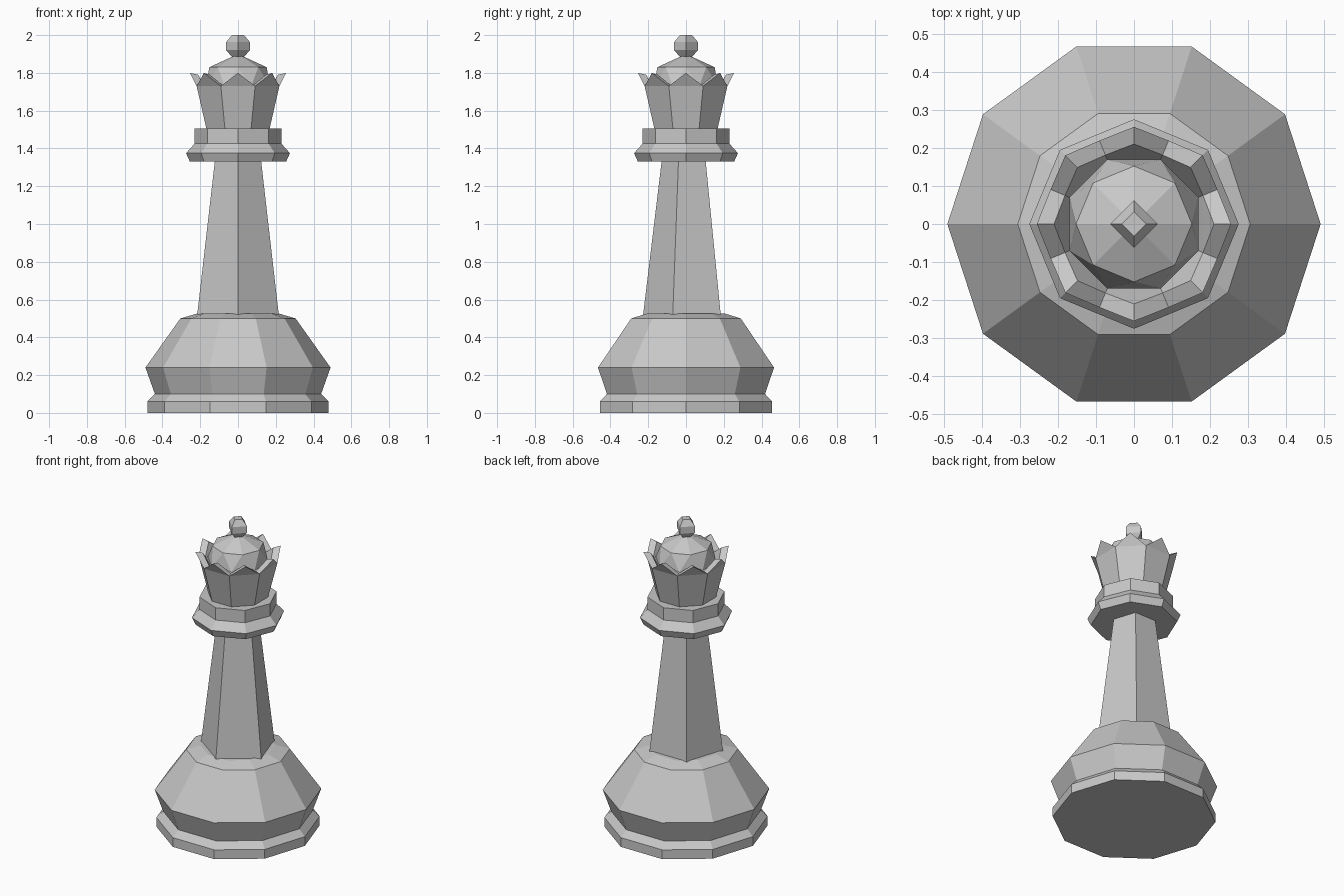
import bpy
import bmesh
from math import cos, sin, pi

cube = bpy.data.objects.get("Cube")
if cube:
    bpy.data.objects.remove(cube, do_unlink=True)

grey = bpy.data.materials.new("stone_grey")
grey.use_nodes = True
GREY = (0.58, 0.58, 0.58, 1)
grey.diffuse_color = GREY
grey.node_tree.nodes["Principled BSDF"].inputs["Base Color"].default_value = GREY


def ring(bm, sides, radius, z, turn=0.0):
    """Regular polygon of vertices, first one at angle turn."""
    angles = [turn + 2 * pi * i / sides for i in range(sides)]
    return [bm.verts.new((radius * cos(a), radius * sin(a), z)) for a in angles]


def bridge(bm, low, high):
    n = len(low)
    for i in range(n):
        j = (i + 1) % n
        bm.faces.new((low[i], low[j], high[j], high[i]))


def finish(name, bm):
    bmesh.ops.recalc_face_normals(bm, faces=bm.faces)
    mesh = bpy.data.meshes.new(name)
    bm.to_mesh(mesh)
    bm.free()
    mesh.materials.append(grey)
    obj = bpy.data.objects.new(name, mesh)
    bpy.context.collection.objects.link(obj)
    return obj


def turned(name, sides, profile, turn=0.0):
    """Faceted turned part from (radius, height) pairs, capped at both ends."""
    bm = bmesh.new()
    rings = [ring(bm, sides, r, z, turn) for r, z in profile]
    for low, high in zip(rings, rings[1:]):
        bridge(bm, low, high)
    bm.faces.new(rings[0])
    bm.faces.new(rings[-1])
    return finish(name, bm)


# Ten-sided foot, five-sided stem, eight-sided collar
turned("base", 10, [(0.48, 0), (0.48, 0.06), (0.44, 0.10), (0.49, 0.24),
                    (0.305, 0.50), (0.22, 0.525)])
turned("stem", 5, [(0.227, 0.52), (0.128, 1.34)], turn=-pi / 2)
turned("collar", 8, [(0.255, 1.33), (0.275, 1.375), (0.23, 1.425), (0.23, 1.505)])

# Crown: eight flared panels, each rising to a point, with a thick rim
bm = bmesh.new()
half = pi / 8
foot = ring(bm, 8, 0.18, 1.50, half)
valley = ring(bm, 8, 0.237, 1.73, half)
tip = ring(bm, 8, 0.255, 1.80)
inner_valley = ring(bm, 8, 0.196, 1.73, half)
inner_tip = ring(bm, 8, 0.21, 1.79)
floor = ring(bm, 8, 0.17, 1.68, half)
bm.faces.new(foot)
bm.faces.new(floor)
for i in range(8):
    p = i - 1
    bm.faces.new((foot[p], foot[i], valley[i], valley[p]))
    bm.faces.new((valley[p], valley[i], tip[i]))
    bm.faces.new((valley[p], tip[i], inner_tip[i], inner_valley[p]))
    bm.faces.new((tip[i], valley[i], inner_valley[i], inner_tip[i]))
    bm.faces.new((inner_valley[p], inner_tip[i], inner_valley[i]))
    bm.faces.new((inner_valley[p], inner_valley[i], floor[i], floor[p]))
finish("crown", bm)

# Dome: staggered rings joined by triangles, with a low pointed cap
bm = bmesh.new()
low = ring(bm, 8, 0.183, 1.73, half)
high = ring(bm, 8, 0.152, 1.83)
apex = bm.verts.new((0, 0, 1.90))
bm.faces.new(low)
for i in range(8):
    p = i - 1
    bm.faces.new((low[p], low[i], high[i]))
    bm.faces.new((low[p], high[i], high[p]))
    bm.faces.new((high[p], high[i], apex))
finish("dome", bm)

# Four-sided finial
turned("finial", 4, [(0.032, 1.885), (0.063, 1.92), (0.063, 1.963), (0.032, 2.0)])
